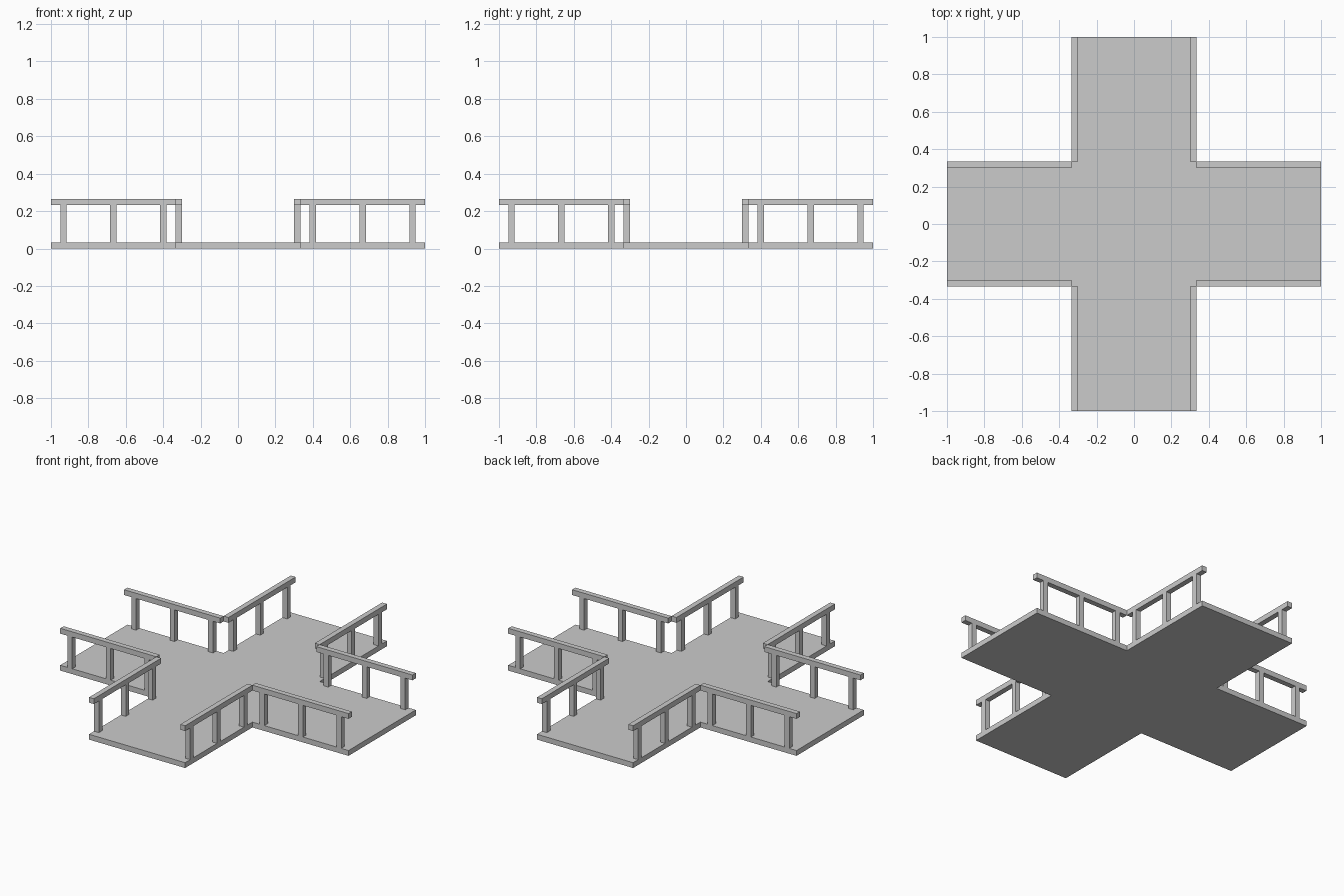
import bpy, bmesh
from math import pi
from mathutils import Matrix

if "Cube" in bpy.data.objects:
    bpy.data.objects.remove(bpy.data.objects["Cube"])

A = 1 / 3      # half width of each arm
T = 1 / 30     # deck thickness, rail and post width
H = 0.265      # top of the handrail
EDGE = A - T / 2


def finish(name, bm):
    mesh = bpy.data.meshes.new(name)
    bm.to_mesh(mesh)
    bm.free()
    ob = bpy.data.objects.new(name, mesh)
    bpy.context.collection.objects.link(ob)
    return ob


def box(name, centre, size, rot):
    bm = bmesh.new()
    bmesh.ops.create_cube(bm, size=1, matrix=rot @ Matrix.Translation(centre)
                          @ Matrix.Diagonal((*size, 1)))
    return finish(name, bm)


# Cross-shaped deck, extruded from its outline
bm = bmesh.new()
outline = []
for q in range(4):
    rot = Matrix.Rotation(q * pi / 2, 4, 'Z')
    for x, y in ((1, -A), (1, A), (A, A)):
        p = rot @ Matrix.Translation((x, y, 0))
        outline.append(bm.verts.new(p.translation))
face = bm.faces.new(outline)
ext = bmesh.ops.extrude_face_region(bm, geom=[face])
top = [v for v in ext['geom'] if isinstance(v, bmesh.types.BMVert)]
bmesh.ops.translate(bm, vec=(0, 0, T), verts=top)
bmesh.ops.recalc_face_normals(bm, faces=bm.faces)
finish("cross_deck", bm)

# Railings along both edges of each arm
for q, arm in enumerate(("right", "back", "left", "front")):
    rot = Matrix.Rotation(q * pi / 2, 4, 'Z')
    for side, s in (("a", 1), ("b", -1)):
        y = s * EDGE
        box(f"{arm}_handrail_{side}", ((1 + A) / 2, y, H - T / 2), (1 - A, T, T), rot)
        for i, x in enumerate((0.4, 2 / 3, 0.9333)):
            box(f"{arm}_post_{side}{i + 1}", (x, y, H / 2), (T, T, H - 2 * T), rot)
